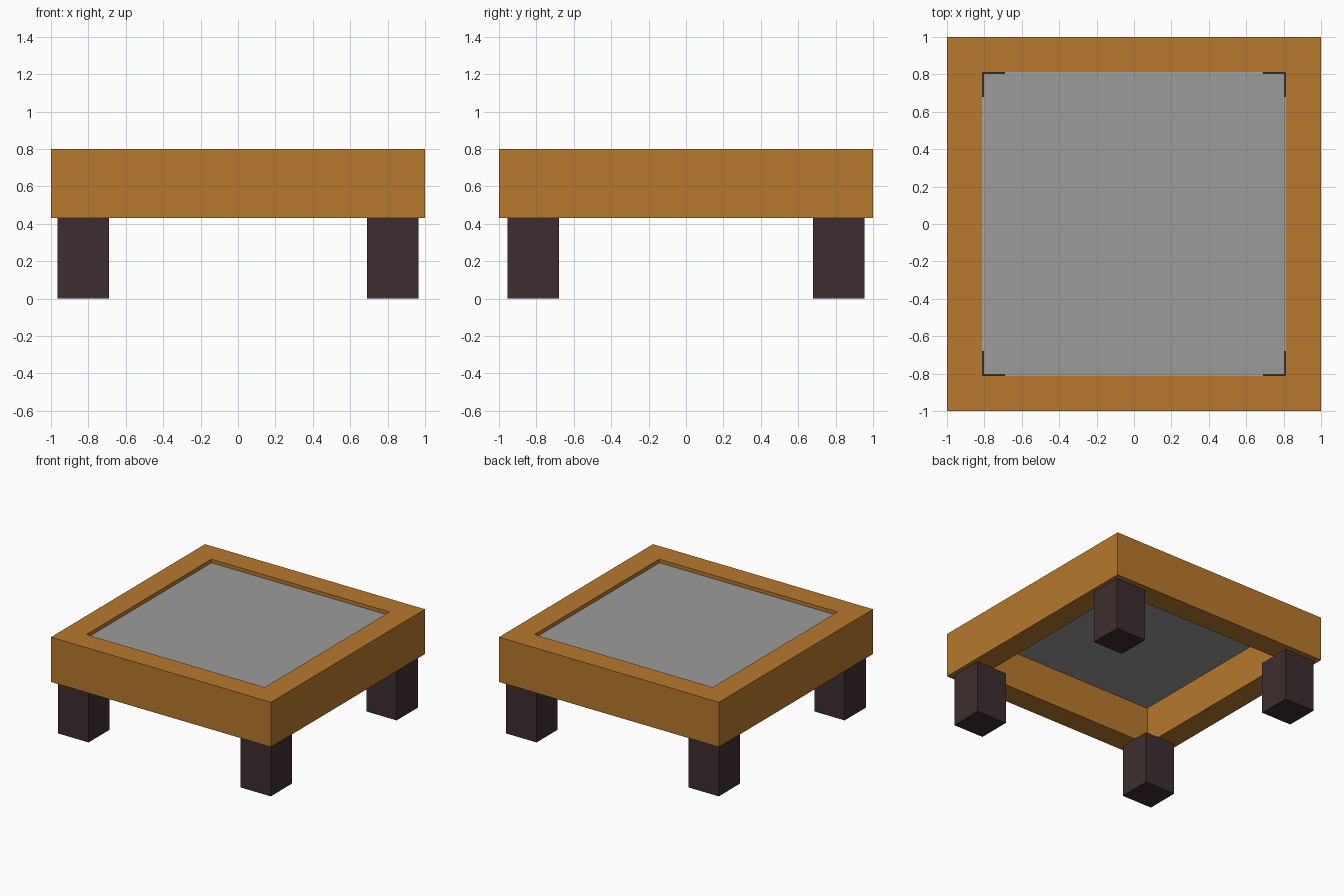
import bpy
import bmesh

if "Cube" in bpy.data.objects:
    bpy.data.objects.remove(bpy.data.objects["Cube"], do_unlink=True)


def make_material(name, color):
    mat = bpy.data.materials.new(name)
    mat.use_nodes = True
    mat.diffuse_color = color
    mat.node_tree.nodes["Principled BSDF"].inputs["Base Color"].default_value = color
    return mat


def make_object(name, bm, mat):
    bmesh.ops.recalc_face_normals(bm, faces=bm.faces)
    mesh = bpy.data.meshes.new(name)
    bm.to_mesh(mesh)
    bm.free()
    mesh.materials.append(mat)
    obj = bpy.data.objects.new(name, mesh)
    bpy.context.collection.objects.link(obj)
    return obj


def box(name, center, size, mat):
    bm = bmesh.new()
    bmesh.ops.create_cube(bm, size=1)
    bmesh.ops.scale(bm, vec=size, verts=bm.verts)
    bmesh.ops.translate(bm, vec=center, verts=bm.verts)
    return make_object(name, bm, mat)


def square_ring(name, outer, inner, bottom, top, mat):
    """Sweep a rectangular section around a square."""
    bm = bmesh.new()
    section = [(outer, bottom), (outer, top), (inner, top), (inner, bottom)]
    corners = [(1, 1), (-1, 1), (-1, -1), (1, -1)]
    rings = [[bm.verts.new((sx * r, sy * r, z)) for r, z in section]
             for sx, sy in corners]
    for i in range(4):
        a, b = rings[i], rings[(i + 1) % 4]
        for j in range(4):
            k = (j + 1) % 4
            bm.faces.new((a[j], a[k], b[k], b[j]))
    return make_object(name, bm, mat)


wood = make_material("warm wood", (0.48, 0.19, 0.027, 1))
dark = make_material("dark wood", (0.048, 0.027, 0.029, 1))
grey = make_material("grey panel", (0.33, 0.33, 0.33, 1))

FRAME_BOTTOM, FRAME_TOP = 0.432, 0.8

# Deep open frame with the recessed top panel
square_ring("table_frame", 1.0, 0.81, FRAME_BOTTOM, FRAME_TOP, wood)
box("top_panel", (0, 0, 0.756), (1.61, 1.61, 0.035), grey)

# Four square legs, slightly inset from the frame corners
for y_name, sy in (("front", -1), ("back", 1)):
    for x_name, sx in (("right", -1), ("left", 1)):
        box(f"{y_name}_{x_name}_leg",
            (sx * 0.828, sy * 0.817, FRAME_BOTTOM / 2),
            (0.276, 0.274, FRAME_BOTTOM), dark)
